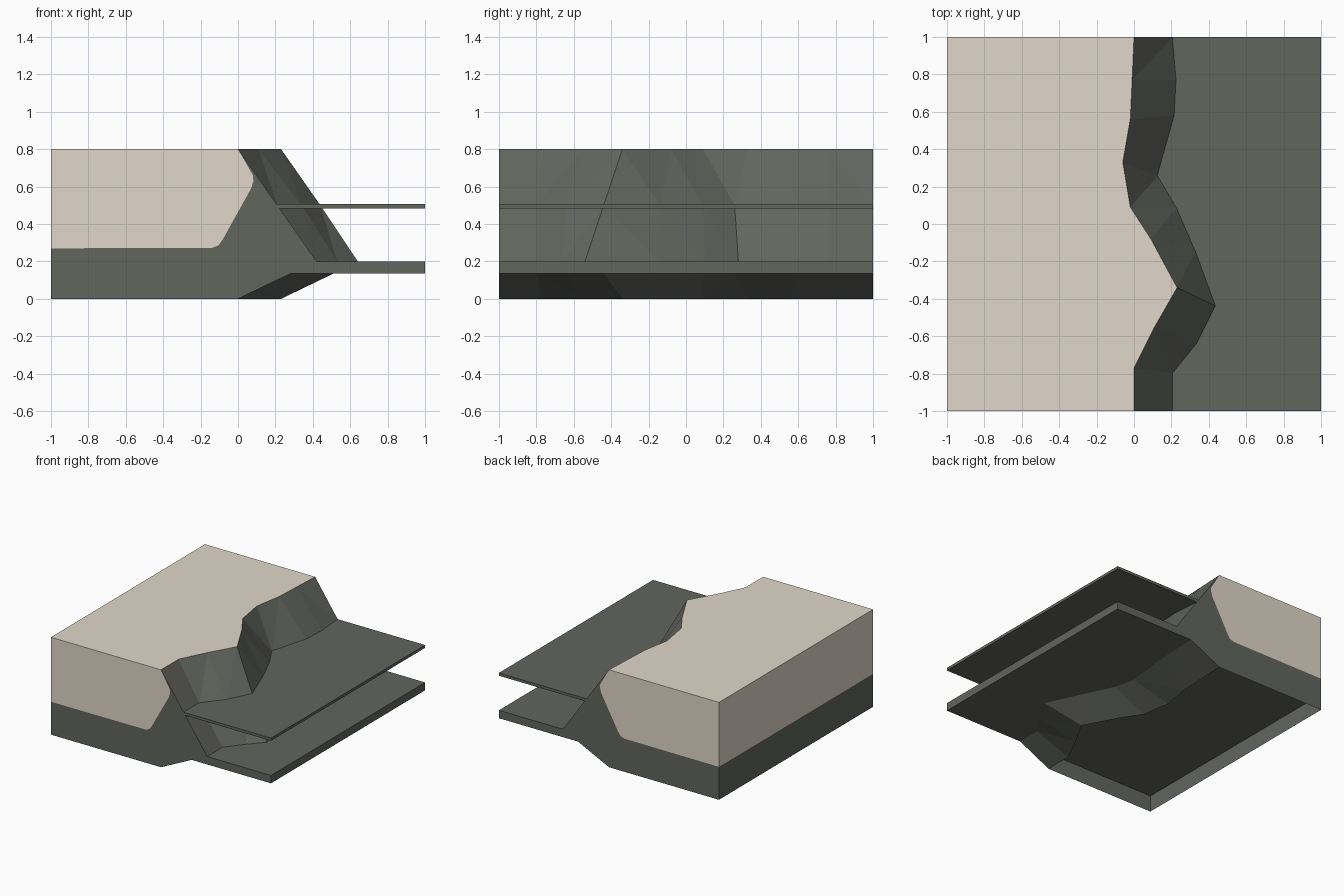
import bpy, bmesh

if "Cube" in bpy.data.objects:
    bpy.data.objects.remove(bpy.data.objects["Cube"])

def material(name, rgb):
    m = bpy.data.materials.new(name)
    m.diffuse_color = (*rgb, 1)
    m.use_nodes = True
    m.node_tree.nodes["Principled BSDF"].inputs["Base Color"].default_value = m.diffuse_color
    return m

SAND = material("pale_sand", (0.75, 0.68, 0.58))
ROCK = material("dark_rock", (0.122, 0.13, 0.111))

# Plan outlines (x, y) of the cliff at the rim, half height and foot
RIM = [(0, -1), (0, -.77), (.11, -.55), (.23, -.34), (.09, -.08),
       (-.02, .09), (-.06, .33), (-.02, .56), (-.01, .77), (0, 1)]
MID = [(.21, -1), (.21, -.8), (.34, -.64), (.44, -.44), (.33, -.14),
       (.23, .09), (.13, .26), (.22, .58), (.23, .77), (.21, 1)]
FOOT = [(.42, -1), (.42, -.8), (.53, -.66), (.64, -.54), (.53, -.14),
        (.43, .1), (.33, .28), (.43, .58), (.44, .77), (.42, 1)]

def level(line, z, dx=0):
    return [(x + dx, y, z) for x, y in line]

def build(name, faces, mats, recalc=True):
    """Object from (points, material index) faces, welded and flat shaded."""
    bm = bmesh.new()
    for pts, mi in faces:
        f = bm.faces.new([bm.verts.new(p) for p in pts])
        f.material_index = mi
    bmesh.ops.remove_doubles(bm, verts=bm.verts, dist=1e-4)
    bmesh.ops.triangulate(bm, faces=bm.faces)
    if recalc:
        bmesh.ops.recalc_face_normals(bm, faces=bm.faces)
    me = bpy.data.meshes.new(name)
    bm.to_mesh(me)
    bm.free()
    for m in mats:
        me.materials.append(m)
    ob = bpy.data.objects.new(name, me)
    bpy.context.collection.objects.link(ob)
    return ob

def loft(a, b):
    return [((a[i], a[i + 1], b[i + 1], b[i]), 1) for i in range(len(a) - 1)]

def edge(x, z):
    return [(x, -1, z), (x, 1, z)]

# Cliff shell with sand cap and thin lower floor, open underneath
top, mid, foot = level(RIM, .8), level(MID, .5), level(FOOT, .2)
keel = level(RIM, 0)
under = [(r[0] + .28, m[1], .135) for r, m in zip(RIM, MID)]
faces = loft(top, mid) + loft(mid, foot) + loft(keel, under)
faces += [(top + edge(-1, .8)[::-1], 0),          # sandy top
          (foot + edge(1, .2)[::-1], 1),          # lower floor
          (under + edge(1, .135)[::-1], 1)]       # floor underside
faces += loft(edge(1, .2), edge(1, .135)) + loft(edge(-1, .27), edge(-1, 0))
faces.append((edge(-1, .8) + edge(-1, .27)[::-1], 0))

# End walls: sand layer above a rock layer
seam = [(0, .8), (.08, .66), (.082, .63), (.07, .59), (-.08, .32),
        (-.105, .285), (-.14, .272), (-1, .27)]
rock = seam + [(-1, 0), (0, 0), (.28, .135), (1, .135), (1, .2), (.42, .2), (.21, .5)]
for y in (-1, 1):
    faces.append(([(x, y, z) for x, z in [(-1, .8)] + seam], 0))
    faces.append(([(x, y, z) for x, z in rock], 1))
build("cliff", faces, (SAND, ROCK))

# Recessed underside behind the sloping keel, facing down
build("recessed_base", [(edge(-1, .135) + under[::-1], 0)], (ROCK,), recalc=False)

# Thin upper sheet running from the cliff face to the right side
hi, lo = level(MID, .507, -.015), level(MID, .484, -.015)
sheet = [(hi + edge(1, .507)[::-1], 0), (lo + edge(1, .484)[::-1], 0)]
sheet += [(f, 0) for f, _ in loft(hi, lo) + loft(edge(1, .507), edge(1, .484))]
for i in (0, -1):
    y = MID[i][1]
    sheet.append(([hi[i], (1, y, .507), (1, y, .484), lo[i]], 0))
build("upper_sheet", sheet, (ROCK,))
